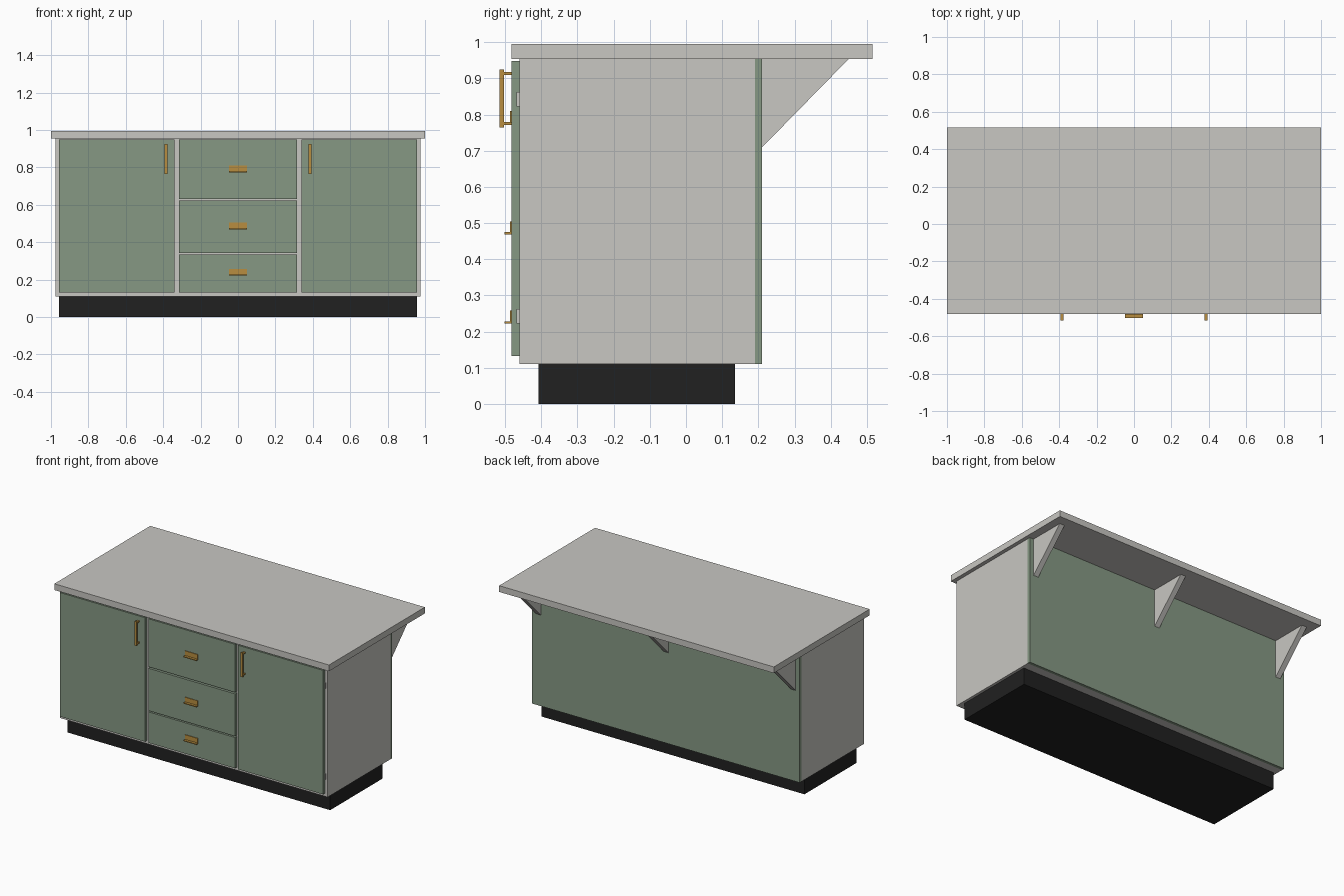
import bpy
import bmesh
from mathutils import Vector

cube = bpy.data.objects.get("Cube")
if cube:
    bpy.data.objects.remove(cube, do_unlink=True)


def material(name, r, g, b):
    m = bpy.data.materials.new(name)
    m.use_nodes = True
    m.diffuse_color = (r, g, b, 1)
    m.node_tree.nodes["Principled BSDF"].inputs["Base Color"].default_value = (r, g, b, 1)
    return m


stone = material("warm_grey", 0.58, 0.57, 0.54)
green = material("sage_green", 0.24, 0.315, 0.23)
black = material("matt_black", 0.015, 0.015, 0.015)
brass = material("brass", 0.48, 0.27, 0.05)


def prism(name, outline, x0, x1, mat):
    """Extrude a (y, z) outline along x."""
    bm = bmesh.new()
    face = bm.faces.new([bm.verts.new((x0, y, z)) for y, z in outline])
    ext = bmesh.ops.extrude_face_region(bm, geom=[face])
    verts = [v for v in ext["geom"] if isinstance(v, bmesh.types.BMVert)]
    bmesh.ops.translate(bm, verts=verts, vec=Vector((x1 - x0, 0, 0)))
    bmesh.ops.recalc_face_normals(bm, faces=bm.faces)
    me = bpy.data.meshes.new(name)
    bm.to_mesh(me)
    bm.free()
    me.materials.append(mat)
    ob = bpy.data.objects.new(name, me)
    bpy.context.collection.objects.link(ob)
    return ob


def box(name, x, y, z, mat):
    return prism(name, [(y[0], z[0]), (y[1], z[0]), (y[1], z[1]), (y[0], z[1])], x[0], x[1], mat)


def span(centre, half):
    return centre - half, centre + half


# Main carcass
box("plinth", span(0, 0.957), (-0.408, 0.135), (0, 0.111), black)
box("cabinet_body", span(0, 0.975), (-0.46, 0.191), (0.11, 0.954), stone)
box("back_panel", span(0, 0.975), (0.191, 0.21), (0.11, 0.954), green)
box("countertop", span(0, 1), (-0.482, 0.515), (0.954, 0.995), stone)

# Doors with bar handles and hinges
front = (-0.482, -0.46)
for side, s in (("left", 1), ("right", -1)):
    box(side + "_door", span(s * 0.648, 0.309), front, (0.132, 0.948), green)
    hx = span(s * 0.385, 0.007)
    box(side + "_handle_bar", hx, (-0.515, -0.503), (0.764, 0.924), brass)
    for z in (0.775, 0.914):
        box(side + "_handle_post", hx, (-0.504, -0.482), span(z, 0.004), brass)
    for z in (0.242, 0.842):
        box(side + "_hinge", span(s * 0.959, 0.003), (-0.468, -0.46), span(z, 0.02), stone)

# Drawers with angled lip pulls
for name, bottom, top, pull in (("bottom", 0.132, 0.335, 0.222),
                                ("middle", 0.343, 0.622, 0.469),
                                ("top", 0.632, 0.948, 0.774)):
    box(name + "_drawer", span(0, 0.316), front, (bottom, top), green)
    lip = [(-0.482, 0), (-0.502, 0), (-0.502, 0.006), (-0.486, 0.006), (-0.486, 0.036), (-0.482, 0.036)]
    prism(name + "_drawer_pull", [(y, z + pull) for y, z in lip], -0.047, 0.047, brass)

# Triangular brackets under the overhang
for name, x in (("left", 0.928), ("middle", 0), ("right", -0.928)):
    prism(name + "_bracket", [(0.21, 0.709), (0.45, 0.954), (0.21, 0.954)], x - 0.018, x + 0.018, stone)
